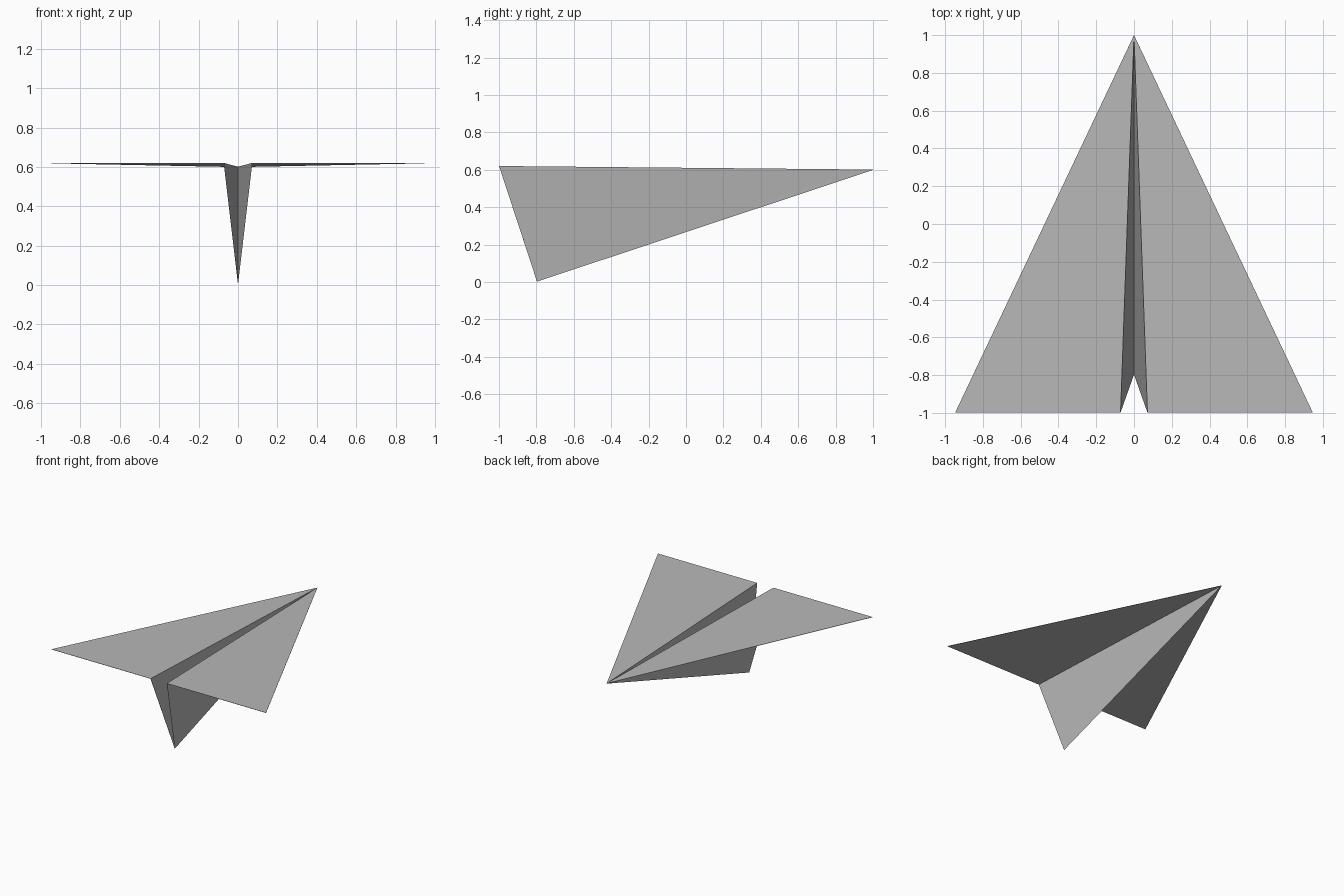
import bpy
import bmesh

if "Cube" in bpy.data.objects:
    bpy.data.objects.remove(bpy.data.objects["Cube"])

# Key points of the folded sheet (right half)
NOSE = (0, 1.0, 0.6)
KEEL = (0, -0.797, 0.003)
FOLD = (0.072, -0.999, 0.619)
TIP = (0.947, -0.999, 0.619)

# Half sheet: one keel side and one wing fanning out from the nose
bm = bmesh.new()
nose, keel, fold, tip = [bm.verts.new(p) for p in (NOSE, KEEL, FOLD, TIP)]
bm.faces.new((nose, keel, fold))
bm.faces.new((nose, fold, tip))
bmesh.ops.recalc_face_normals(bm, faces=bm.faces)
bm.normal_update()
wing = max(bm.faces, key=lambda f: abs(f.normal.z))
if wing.normal.z < 0:
    bmesh.ops.reverse_faces(bm, faces=bm.faces)
mesh = bpy.data.meshes.new("folded_paper_plane")
bm.to_mesh(mesh)
bm.free()
plane = bpy.data.objects.new("folded_paper_plane", mesh)
bpy.context.collection.objects.link(plane)

# Darker grey paper
grey = bpy.data.materials.new("grey_paper")
grey.diffuse_color = (0.48, 0.48, 0.48, 1)
grey.use_nodes = True
grey.node_tree.nodes["Principled BSDF"].inputs["Base Color"].default_value = grey.diffuse_color
mesh.materials.append(grey)

# Mirror to the left half, joined along the keel crease
mirror = plane.modifiers.new("left_half", 'MIRROR')
mirror.use_axis[0] = True
mirror.use_mirror_merge = True
mirror.merge_threshold = 0.0005

# Paper thickness
paper = plane.modifiers.new("paper_thickness", 'SOLIDIFY')
paper.thickness = 0.002
paper.offset = 0
